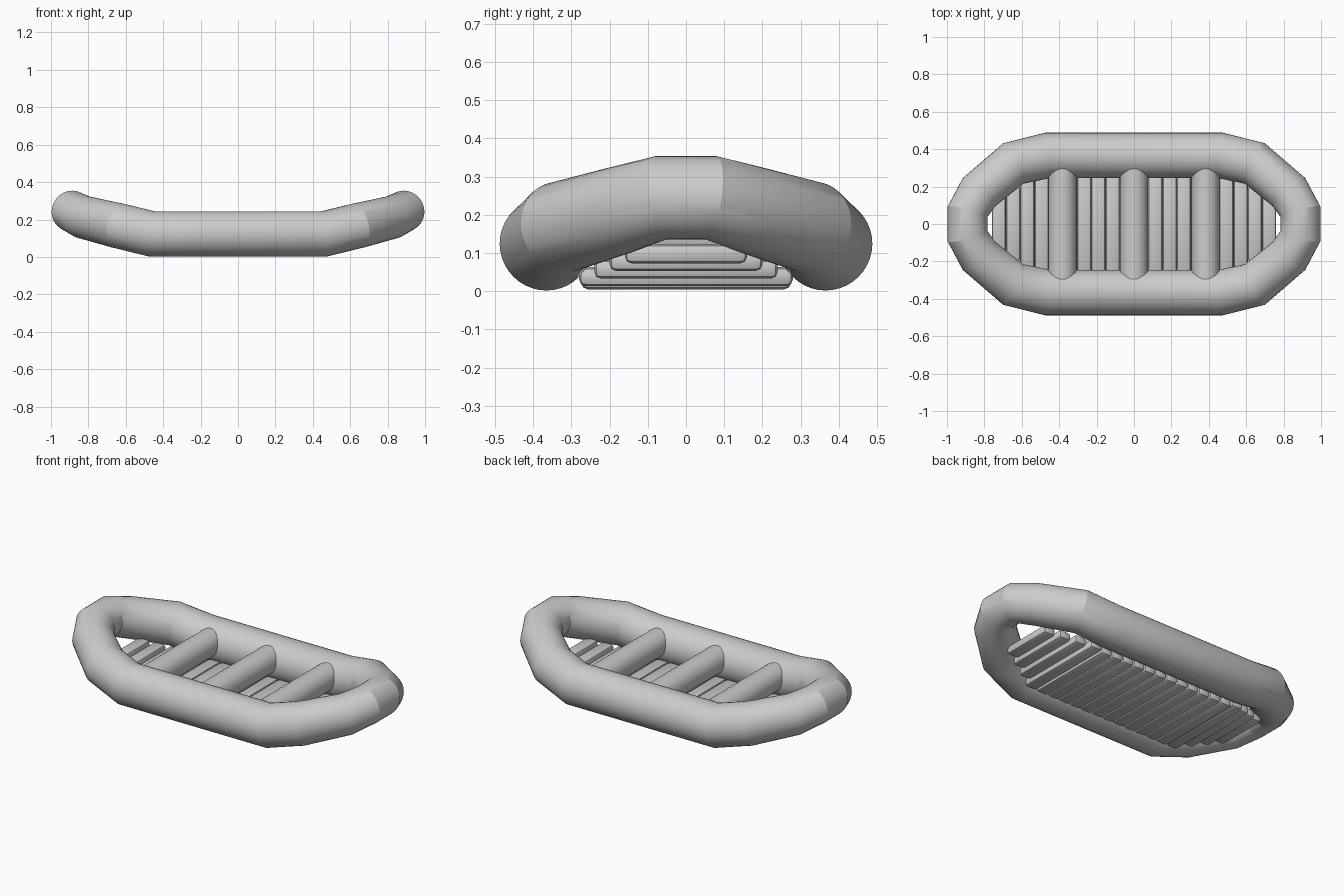
import bpy, bmesh, math
from mathutils import Vector

default = bpy.data.objects.get("Cube")
if default:
    bpy.data.objects.remove(default)

# Single grey rubber material
GREY = (0.6, 0.6, 0.6, 1.0)
rubber = bpy.data.materials.new("grey_rubber")
rubber.use_nodes = True
rubber.diffuse_color = GREY
rubber.node_tree.nodes["Principled BSDF"].inputs["Base Color"].default_value = GREY


def finish(bm, name, angle):
    """Turn a bmesh into a named, shaded object."""
    bmesh.ops.recalc_face_normals(bm, faces=bm.faces)
    mesh = bpy.data.meshes.new(name)
    bm.to_mesh(mesh)
    bm.free()
    mesh.materials.append(rubber)
    obj = bpy.data.objects.new(name, mesh)
    bpy.context.collection.objects.link(obj)
    bpy.ops.object.select_all(action='DESELECT')
    obj.select_set(True)
    bpy.context.view_layer.objects.active = obj
    bpy.ops.object.shade_smooth_by_angle(angle=math.radians(angle))
    return obj


# Outer tube: one quadrant of centre points with radius, mirrored into a loop
quadrant = [(0.46, 0.367, 0.123, 0.122), (0.645, 0.324, 0.168, 0.121),
            (0.828, 0.171, 0.213, 0.115), (0.89, 0.065, 0.245, 0.11)]
loop = []
for sx, sy in ((1, 1), (1, -1), (-1, -1), (-1, 1)):
    part = [(Vector((sx * x, sy * y, z)), r) for x, y, z, r in quadrant]
    loop += part if sx == sy else part[::-1]

SIDES = 40
bm = bmesh.new()
rings = []
for i, (centre, radius) in enumerate(loop):
    before = (centre - loop[i - 1][0]).normalized()
    after = (loop[(i + 1) % len(loop)][0] - centre).normalized()
    tangent = (before + after).normalized()
    outward = Vector((0, 0, 1)).cross(tangent).normalized()
    up = tangent.cross(outward)
    ring = []
    for k in range(SIDES):
        a = math.tau * k / SIDES
        ring.append(bm.verts.new(
            centre + radius * (math.cos(a) * outward + math.sin(a) * up)))
    rings.append(ring)
for i, ring in enumerate(rings):
    following = rings[(i + 1) % len(rings)]
    for k in range(SIDES):
        m = (k + 1) % SIDES
        bm.faces.new((ring[k], ring[m], following[m], following[k]))
finish(bm, "outer_tube", 22)


# Cross tubes: cylinders whose ends sink into the outer tube
def cross_tube(name, x):
    bm = bmesh.new()
    bmesh.ops.create_cone(bm, cap_ends=True, segments=32, radius1=0.075,
                          radius2=0.075, depth=0.64)
    for v in bm.verts:
        v.co = Vector((v.co.x + x, v.co.z, v.co.y + 0.145))
    finish(bm, name, 30)


for name, x in (("left", 0.383), ("middle", 0), ("right", -0.383)):
    cross_tube(name + "_cross_tube", x)


# Floor: rounded slats, flat in the middle and stepping up to both ends
def floor_slat(name, x, half_width, z):
    bm = bmesh.new()
    bmesh.ops.create_cube(bm, size=1)
    for v in bm.verts:
        v.co = Vector((v.co.x * 0.077 + x, v.co.y * 2 * half_width,
                       v.co.z * 0.05 + z))
    bmesh.ops.bevel(bm, geom=bm.edges[:], offset=0.017, segments=2,
                    profile=0.5, affect='EDGES')
    finish(bm, name, 30)


PITCH = 0.076
end_widths = [0.28, 0.24, 0.2, 0.16]
for side, label in ((1, "left"), (-1, "right")):
    for i in range(10):
        step = max(0, i - 5)
        width = end_widths[step - 1] if step else 0.275
        lift = 0.02 * step - 0.012 if step else 0
        floor_slat(f"{label}_floor_slat_{i + 1}", side * PITCH * (i + 0.5),
                   width, 0.03 + lift)
